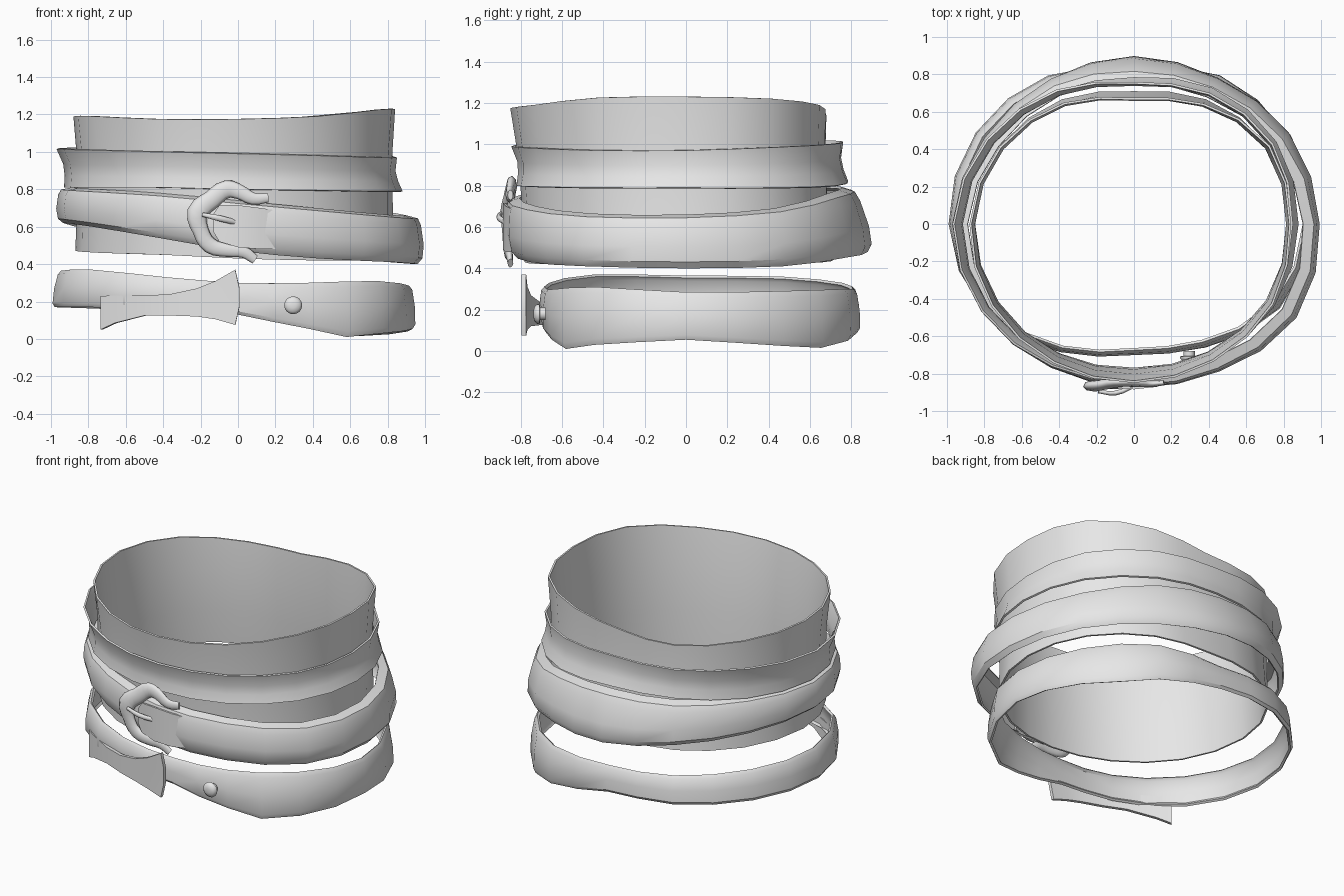
import bpy, bmesh, math

if "Cube" in bpy.data.objects:
    bpy.data.objects.remove(bpy.data.objects["Cube"])

grey = bpy.data.materials.new("grey leather")
grey.diffuse_color = (0.8, 0.8, 0.8, 1)
grey.use_nodes = True
grey.node_tree.nodes["Principled BSDF"].inputs["Base Color"].default_value = grey.diffuse_color


def finish(ob, angle=35):
    """Assign the material and shade smoothly with sharp edges."""
    ob.data.materials.clear()
    ob.data.materials.append(grey)
    bpy.ops.object.select_all(action='DESELECT')
    ob.select_set(True)
    bpy.context.view_layer.objects.active = ob
    for m in list(ob.modifiers):
        bpy.ops.object.modifier_apply(modifier=m.name)
    bpy.ops.object.shade_smooth_by_angle(angle=math.radians(angle))


def new_object(name, bm):
    me = bpy.data.meshes.new(name)
    bm.to_mesh(me)
    bm.free()
    ob = bpy.data.objects.new(name, me)
    bpy.context.collection.objects.link(ob)
    return ob


def solid(ob, thick):
    s = ob.modifiers.new("thickness", 'SOLIDIFY')
    s.thickness, s.offset = thick, -1
    finish(ob)


def doubled(v):
    """Closed list with a smooth in-between value after every entry."""
    n, out = len(v), []
    for i in range(n):
        a, b, c, d = (v[(i + k) % n] for k in (-1, 0, 1, 2))
        out += [b, (9 * (b + c) - a - d) / 16]
    return out


def band(name, r_low, r_high, z_low, z_high, profile, thick=0.012, dips={}):
    """Closed strap. Values run every 30 degrees, counterclockwise from +x.
    The profile lists (height fraction, radial offset)."""
    cols = list(zip(*(doubled(v) for v in (r_low, r_high, z_low, z_high))))
    bm = bmesh.new()
    rings = []
    for i, (r0, r1, z0, z1) in enumerate(cols):
        a = 2 * math.pi * i / len(cols)
        z0 += dips.get(i, 0)
        ring = []
        for t, off in profile:
            r = r0 + (r1 - r0) * t + off
            ring.append(bm.verts.new((r * math.cos(a), r * math.sin(a), z0 + (z1 - z0) * t)))
        rings.append(ring)
    for i, p in enumerate(rings):
        q = rings[(i + 1) % len(rings)]
        for j in range(len(p) - 1):
            bm.faces.new((p[j], q[j], q[j + 1], p[j + 1]))
    solid(new_object(name, bm), thick)


flared = [(0, 0), (0.3, -0.012), (0.7, -0.015), (1, 0)]
waisted = [(0, 0), (0.3, -0.015), (0.6, -0.02), (1, 0)]
rounded = [(0, -0.015), (0.1, 0), (0.5, 0.006), (0.9, 0), (1, -0.015)]
shouldered = [(0, -0.03), (0.12, 0), (0.4, 0.015), (0.8, 0.012), (0.94, 0), (1, -0.055)]

# Wide inner wrap
band("wide_inner_wrap",
     [.84, .83, .77, .71, .77, .83, .87, .85, .81, .78, .80, .83],
     [.84, .84, .745, .675, .75, .83, .88, .88, .86, .85, .85, .86],
     [.42, .42, .43, .44, .45, .46, .47, .46, .45, .43, .42, .42],
     [1.23, 1.22, 1.19, 1.15, 1.14, 1.17, 1.19, 1.19, 1.175, 1.175, 1.19, 1.225],
     flared)

# Narrow upper strap
band("upper_strap",
     [.88, .88, .84, .785, .82, .88, .93, .91, .86, .82, .84, .87],
     [.85, .86, .81, .76, .83, .91, .97, .94, .88, .845, .845, .855],
     [.79, .79, .80, .82, .82, .81, .81, .81, .81, .80, .795, .79],
     [.97, .985, 1.0, 1.01, 1.015, 1.02, 1.015, 1.01, 1.0, .99, .98, .97],
     waisted)

# Slanted belt carrying the buckle
band("buckle_belt",
     [.99, .97, .91, .91, .90, .92, .965, .93, .875, .86, .90, 1.0],
     [.96, .91, .84, .81, .85, .89, .945, .92, .87, .86, .89, .97],
     [.40, .41, .45, .48, .53, .58, .62, .60, .54, .47, .43, .41],
     [.66, .69, .76, .79, .80, .81, .81, .80, .78, .74, .70, .665],
     shouldered)

# Loose lower belt
band("lower_belt",
     [.95, .95, .92, .84, .92, .98, .995, .93, .79, .70, .765, .905],
     [.93, .92, .90, .82, .89, .95, .96, .91, .78, .69, .745, .875],
     [.055, .025, .05, .13, .15, .165, .17, .17, .155, .13, .055, .03],
     [.285, .29, .30, .30, .33, .36, .365, .37, .33, .30, .30, .31],
     rounded, 0.016, {21: -.026, 3: -.015})


def tube(name, points, depth, y, flatten=0.8):
    """Rounded bar through (x, y offset, z, radius) points."""
    cu = bpy.data.curves.new(name, 'CURVE')
    cu.dimensions = '3D'
    cu.bevel_depth, cu.bevel_resolution, cu.use_fill_caps = depth, 2, True
    cu.resolution_u = 3
    sp = cu.splines.new('BEZIER')
    sp.bezier_points.add(len(points) - 1)
    for bp, (px, py, pz, r) in zip(sp.bezier_points, points):
        bp.co, bp.radius = (px, py, pz), r
        bp.handle_left_type = bp.handle_right_type = 'AUTO'
    ob = bpy.data.objects.new(name, cu)
    bpy.context.collection.objects.link(ob)
    ob.location.y, ob.scale.y = y, flatten
    bpy.ops.object.select_all(action='DESELECT')
    ob.select_set(True)
    bpy.context.view_layer.objects.active = ob
    bpy.ops.object.convert(target='MESH')
    finish(bpy.context.view_layer.objects.active, 50)


# Buckle frame and prong
tube("buckle_frame", [
    (.16, .02, .755, .7), (.08, .01, .75, .9), (.01, .02, .785, 1.1), (-.06, .03, .80, 1.35),
    (-.14, .01, .745, 1.4), (-.215, -.01, .675, 1.6), (-.20, -.01, .58, 1.2),
    (-.15, 0, .50, 1.2), (-.06, 0, .475, 1), (.03, .01, .465, .9), (.09, .02, .425, .7)],
    .036, -.86, .55)
tube("buckle_prong", [(-.19, -.02, .665, .7), (-.1, -.03, .645, 1), (0, .02, .62, .9)],
     .016, -.88)


def plate(name, sections, y_of_x, thick, bulge=0):
    """Upright bent plate through (x, bottom, top) sections; the last end may bulge."""
    bm = bmesh.new()
    rows = []
    for n, (x, z0, z1) in enumerate(sections):
        row = []
        for k in range(4):
            t = k / 3
            px = x + (bulge * 4 * t * (1 - t) if n == len(sections) - 1 else 0)
            row.append(bm.verts.new((px, y_of_x(px), z0 + (z1 - z0) * t)))
        rows.append(row)
    for p, q in zip(rows, rows[1:]):
        for j in range(3):
            bm.faces.new((p[j], q[j], q[j + 1], p[j + 1]))
    solid(new_object(name, bm), thick)


# Belt tongue passing through the buckle, merging into the belt
plate("belt_tongue", [(-.13, .57, .67), (-.10, .52, .715), (0, .49, .715), (.12, .48, .70),
                      (.25, .48, .68)], lambda x: -.884 + .9 * x * x, .012)

# Flared strap end standing off the front of the lower belt
plate("flared_strap_end", [(-.735, .05, .23), (-.66, .085, .232), (-.5, .125, .232),
                           (-.36, .125, .24), (-.22, .12, .27), (-.12, .105, .31),
                           (-.015, .075, .37)], lambda x: -.795 + .5 * x * x, .022, .025)

# Round stud: neck and domed head turned around the y axis
bm = bmesh.new()
outline = [(.03, -.68), (.03, -.705), (.048, -.708), (.048, -.72), (.035, -.733), (.015, -.738)]
rings = []
for r, y in outline:
    rings.append([bm.verts.new((.295 + r * math.cos(i * math.pi / 8), y,
                                .18 + r * math.sin(i * math.pi / 8))) for i in range(16)])
for p, q in zip(rings, rings[1:]):
    for i in range(16):
        k = (i + 1) % 16
        bm.faces.new((p[i], p[k], q[k], q[i]))
bm.faces.new(rings[0])
bm.faces.new(rings[-1])
bmesh.ops.recalc_face_normals(bm, faces=bm.faces)
finish(new_object("belt_stud", bm), 50)
